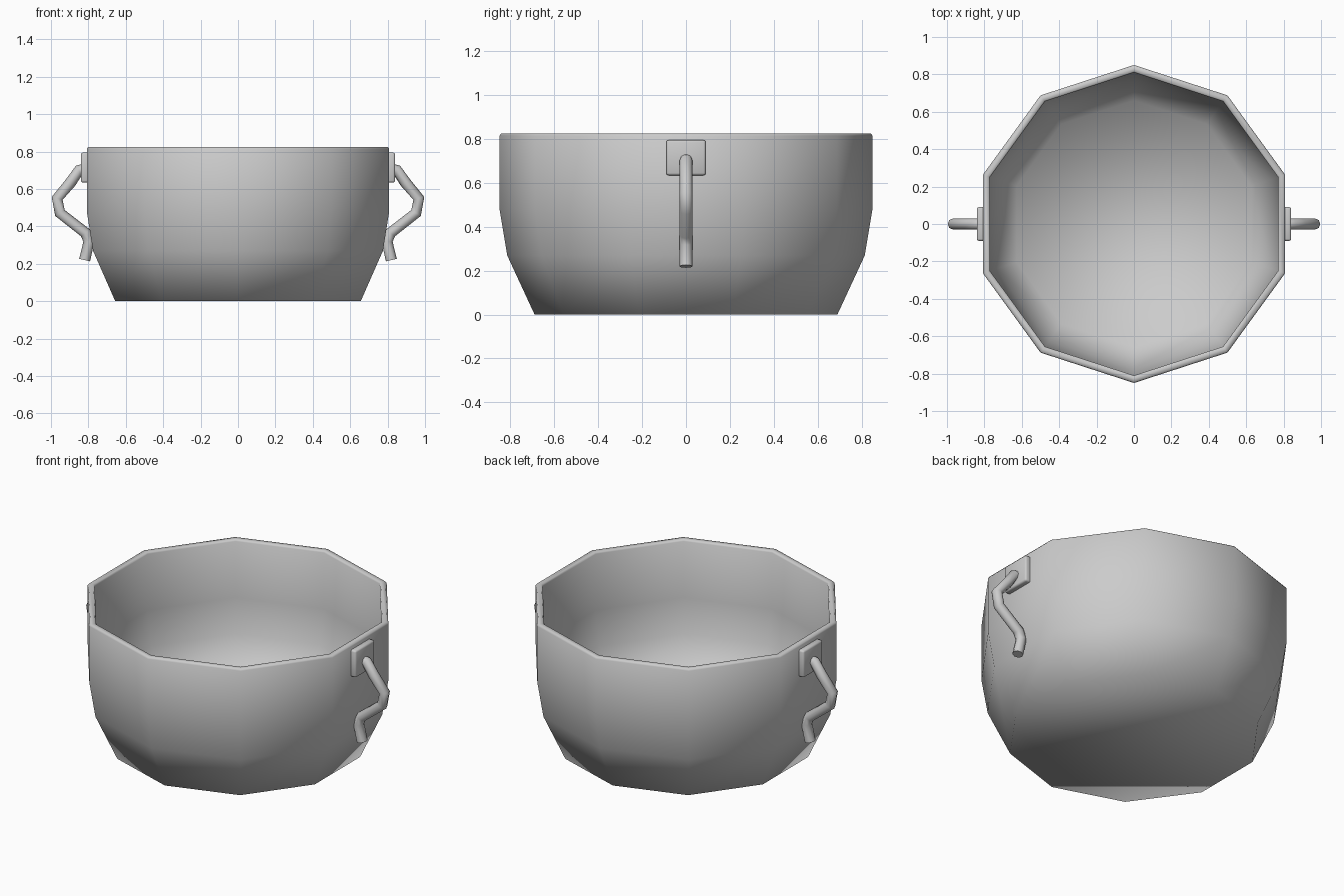
import bpy
import bmesh
from math import cos, sin, pi

cube = bpy.data.objects.get("Cube")
if cube:
    bpy.data.objects.remove(cube, do_unlink=True)

grey = bpy.data.materials.new("light_grey")
grey.use_nodes = True
grey.diffuse_color = (0.6, 0.6, 0.6, 1)
grey.node_tree.nodes["Principled BSDF"].inputs["Base Color"].default_value = grey.diffuse_color

SIDES = 10


def add_object(name, data):
    obj = bpy.data.objects.new(name, data)
    bpy.context.collection.objects.link(obj)
    data.materials.append(grey)
    return obj


def mesh_object(name, bm):
    bmesh.ops.recalc_face_normals(bm, faces=bm.faces)
    for face in bm.faces:
        face.smooth = True
    mesh = bpy.data.meshes.new(name)
    bm.to_mesh(mesh)
    bm.free()
    return add_object(name, mesh)


# Ten-sided bowl: outer wall, rounded rim, inner wall, with both floors capped
profile = [(0.69, 0), (0.815, 0.27), (0.85, 0.48), (0.85, 0.815), (0.843, 0.825),
           (0.817, 0.825), (0.81, 0.815), (0.81, 0.48), (0.775, 0.28), (0.66, 0.04)]
bm = bmesh.new()
rings = []
for radius, z in profile:
    angles = [pi / 2 + 2 * pi * i / SIDES for i in range(SIDES)]
    rings.append([bm.verts.new((radius * cos(a), radius * sin(a), z)) for a in angles])
for low, high in zip(rings, rings[1:]):
    for i in range(SIDES):
        j = (i + 1) % SIDES
        bm.faces.new((low[i], low[j], high[j], high[i]))
bm.faces.new(rings[0])
bm.faces.new(rings[-1])
mesh_object("bowl", bm)

# A mounting plate and a bent handle on each side
handle_path = [(0.82, 0.705), (0.85, 0.7), (0.895, 0.635), (0.967, 0.55),
               (0.952, 0.472), (0.815, 0.365), (0.797, 0.32), (0.82, 0.22)]
for side, label in ((1, "left"), (-1, "right")):
    bm = bmesh.new()
    bmesh.ops.create_cube(bm, size=1)
    for v in bm.verts:
        v.co = (side * 0.815 + v.co.x * 0.05, v.co.y * 0.18, 0.715 + v.co.z * 0.16)
    plate = mesh_object(label + "_handle_plate", bm)
    bevel = plate.modifiers.new("soft_edges", "BEVEL")
    bevel.width = 0.01
    bevel.segments = 2

    curve = bpy.data.curves.new(label + "_handle", "CURVE")
    curve.dimensions = "3D"
    curve.bevel_depth = 0.03
    curve.bevel_resolution = 2
    curve.use_fill_caps = True
    spline = curve.splines.new("POLY")
    spline.points.add(len(handle_path) - 1)
    for point, (x, z) in zip(spline.points, handle_path):
        point.co = (side * x, 0, z, 1)
    spline.use_smooth = True
    add_object(label + "_handle", curve)
